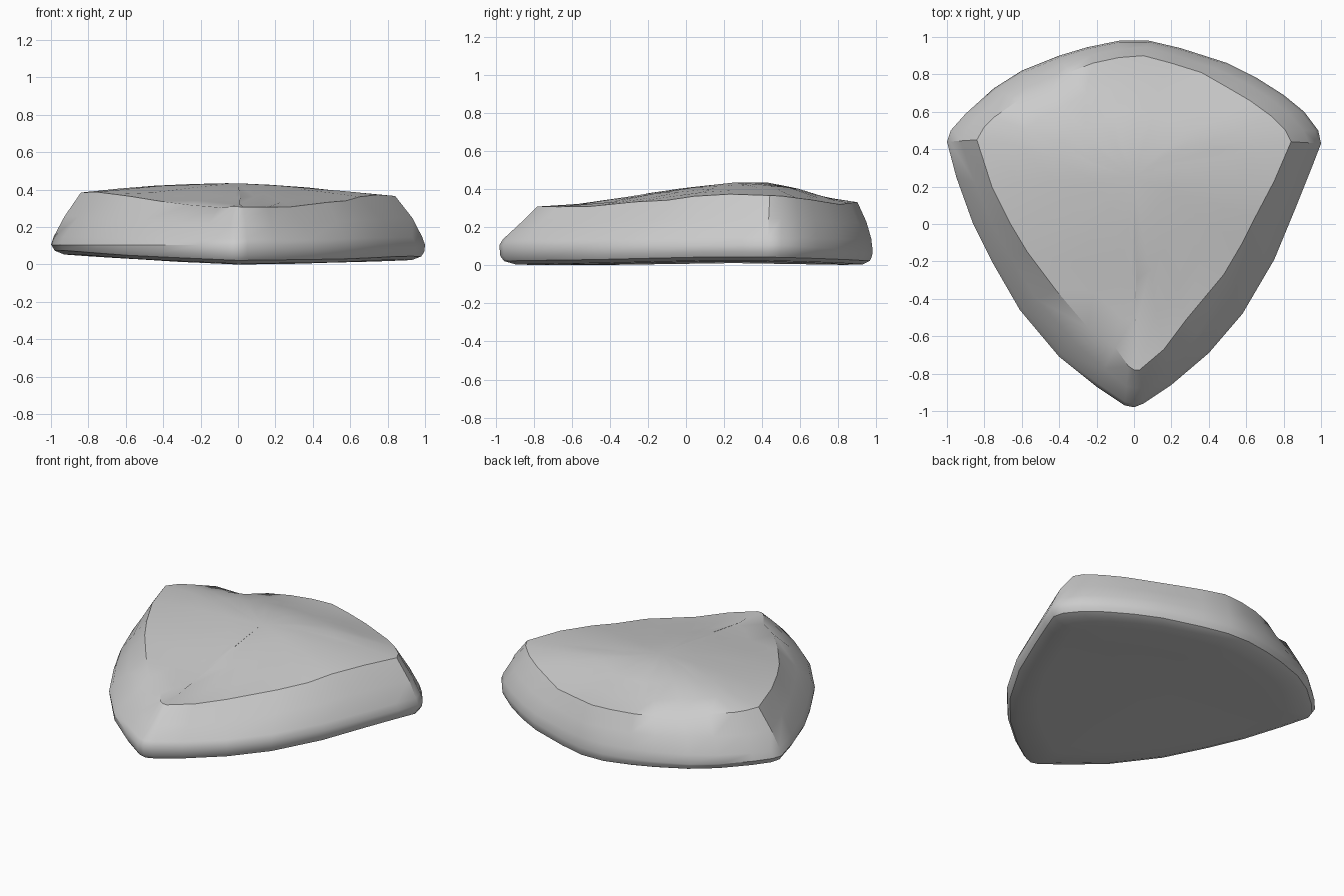
import bpy, bmesh, random
from mathutils import Vector

if "Cube" in bpy.data.objects:
    bpy.data.objects.remove(bpy.data.objects["Cube"])

random.seed(4)

# Widest outline of the stone, and matching points on the upper rim
OUTER = [(0, -.98), (.05, -.96), (.2, -.86), (.4, -.69), (.58, -.48), (.75, -.19),
         (.87, .1), (.95, .3), (1, .43), (.985, .5), (.91, .6), (.8, .69), (.65, .785),
         (.5, .86), (.25, .94), (.08, .98), (-.08, .98), (-.25, .945), (-.4, .9),
         (-.6, .82), (-.75, .725), (-.9, .59), (-.98, .5), (-1, .44), (-.95, .25),
         (-.86, 0), (-.76, -.2), (-.61, -.46), (-.4, -.71), (-.2, -.87), (-.05, -.97)]
RIM = [(0, -.78), (.03, -.78), (.16, -.67), (.28, -.51), (.48, -.27), (.58, -.1),
       (.65, .04), (.75, .23), (.84, .44), (.81, .5), (.73, .58), (.62, .66), (.5, .73),
       (.36, .81), (.2, .86), (.05, .9), (-.08, .89), (-.22, .86), (-.35, .81),
       (-.49, .72), (-.62, .66), (-.75, .57), (-.8, .52), (-.84, .45), (-.76, .2),
       (-.66, 0), (-.57, -.15), (-.42, -.35), (-.25, -.55), (-.12, -.68), (-.03, -.76)]
CREST = [(-1, .3), (-.75, .31), (-.5, .325), (-.1, .395), (.25, .434), (.48, .434),
         (.65, .385), (.8, .335), (1, .33)]


def top_z(x, y):
    drop = .085 * x ** 1.3 if x > 0 else .07 * x * x
    for (a, za), (b, zb) in zip(CREST, CREST[1:]):
        if a <= y <= b:
            return za + (zb - za) * (y - a) / (b - a) - drop * (1 - max(0, y - .5))
    return .31


def under_z(x, y):
    side = .045 * max(-x, 0) + .013 * max(x, 0)
    return side + .012 * max(0, 1 - abs(y - .2) / .7)


C = Vector((0, .25))
bm = bmesh.new()


def ring(points):
    return [bm.verts.new(p) for p in points]


def scaled(pts, s):
    return [C + (Vector(p) - C) * s for p in pts]


# Underside and rounded lower edge
rings = []
for s, lift in ((.5, 0), (.8, 0), (.93, .004), (.98, .022), (.996, .048)):
    rings.append(ring([(p.x, p.y, under_z(p.x, p.y) + lift) for p in scaled(OUTER, s)]))
rings.append(ring([(x, y, .105 - .03 * max(0, (y - .5) / .5)) for x, y in OUTER]))

# Sloping chipped wall, from the soft shoulder up to the rim
for t, h, bulge in ((.09, .17, 0), (.53, .55, .008), (1, 1, 0)):
    wall = []
    for o, r in zip(OUTER, RIM):
        p = Vector(o).lerp(Vector(r), t)
        out = (Vector(o) - Vector(r)).normalized()
        p += out * bulge * (random.uniform(0, 1.6) + (1 if o[0] > .6 else 0))
        wall.append((p.x, p.y, .1 + (top_z(*r) - .1) * h))
    rings.append(ring(wall))

# Uneven upper face
for s in (.78, .54, .28):
    pts = []
    for p in scaled(RIM, s)[::1]:
        q = p + Vector((random.uniform(-.025, .025), random.uniform(-.025, .025))) * s
        pts.append((q.x, q.y, top_z(q.x, q.y) + random.uniform(-.006, .003) * s))
    rings.append(ring(pts))

n = len(OUTER)
for a, b in zip(rings, rings[1:]):
    for i in range(n):
        j = (i + 1) % n
        bm.faces.new((a[i], a[j], b[j], b[i]))
for end, z in ((rings[0], under_z(*C)), (rings[-1], top_z(*C))):
    hub = bm.verts.new((C.x, C.y, z))
    for i in range(n):
        bm.faces.new((end[i], end[(i + 1) % n], hub))

# Small chips in the rim: right side, back left, front tip
for i, push in ((5, (.0, 0, -.012)), (19, (.04, -.01, -.02)), (29, (.02, .02, -.008))):
    rings[8][i].co += Vector(push)

bmesh.ops.recalc_face_normals(bm, faces=bm.faces)
mesh = bpy.data.meshes.new("flat_stone")
bm.to_mesh(mesh)
bm.free()
stone = bpy.data.objects.new("flat_stone", mesh)
bpy.context.collection.objects.link(stone)
bpy.context.view_layer.objects.active = stone
stone.select_set(True)
bpy.ops.object.shade_smooth_by_angle(angle=.6)
